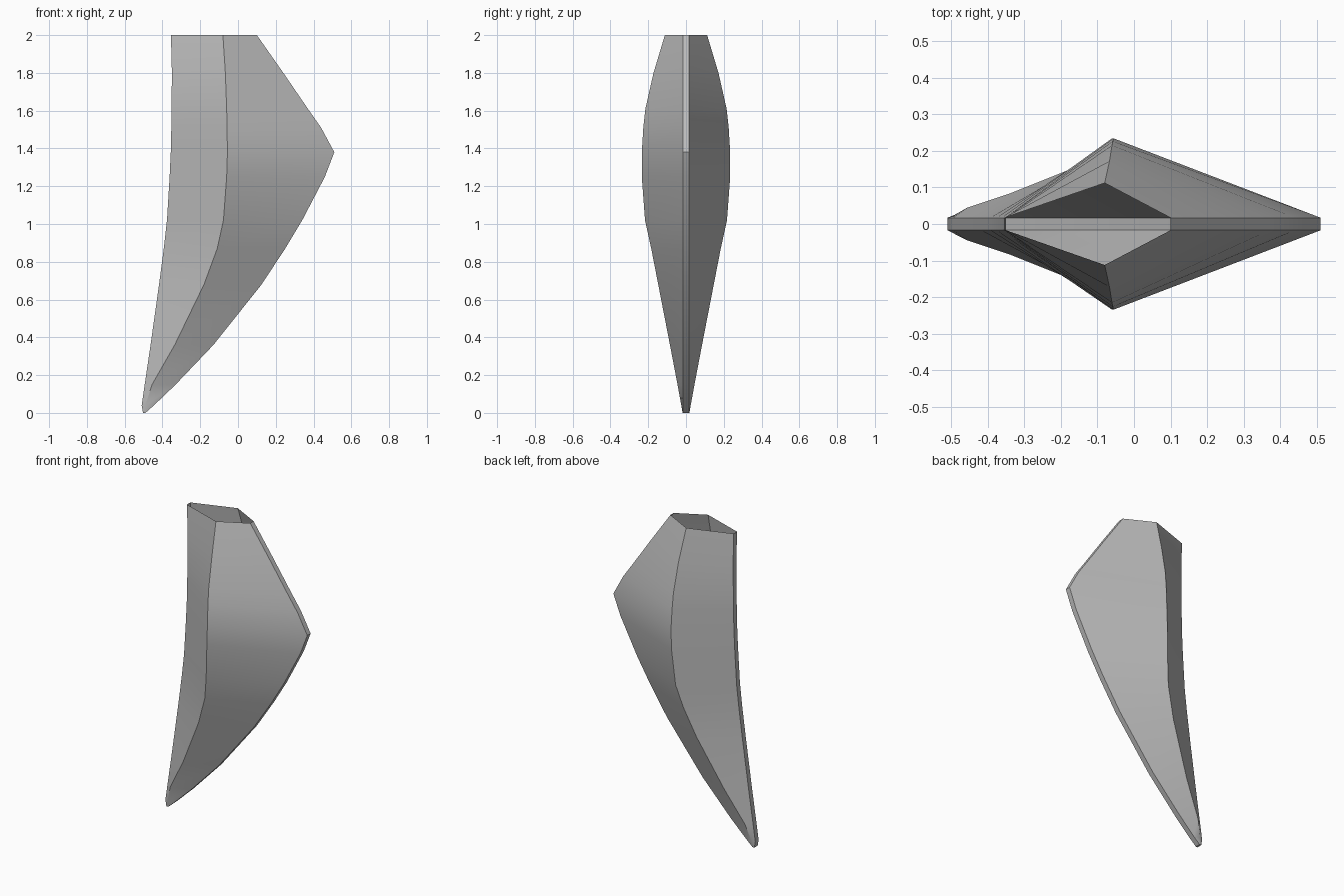
import bpy, bmesh, math

cube = bpy.data.objects.get("Cube")
if cube:
    bpy.data.objects.remove(cube, do_unlink=True)

# Plain grey
grey = bpy.data.materials.new("plain_grey")
grey.use_nodes = True
colour = (0.5, 0.5, 0.5, 1)
grey.diffuse_color = colour
grey.node_tree.nodes["Principled BSDF"].inputs["Base Color"].default_value = colour

# Stations from top to tip: height, left edge x, ridge x, ridge half width, right edge x
STATIONS = [
    (2.00, -.355, -.08, .112, .10),
    (1.80, -.35, -.067, .172, .24),
    (1.61, -.352, -.06, .215, .37),
    (1.51, -.353, -.058, .226, .44),
    (1.38, -.356, -.056, .234, .51),
    (1.25, -.362, -.06, .234, .46),
    (1.02, -.376, -.077, .217, .34),
    (0.87, -.393, -.11, .184, .25),
    (0.68, -.418, -.18, .147, .125),
    (0.36, -.463, -.335, .085, -.13),
    (0.15, -.494, -.455, .045, -.33),
    (0.04, -.51, -.49, .025, -.445),
    (0.00, -.503, -.497, .018, -.49),
]
EDGE = 0.017

# Hollow blade skin: six-sided rings, open at the top and closed at the tip
bm = bmesh.new()
rings = []
for z, left, ridge, width, right in STATIONS:
    ring = [(left, -EDGE), (ridge, -width), (right, -EDGE),
            (right, EDGE), (ridge, width), (left, EDGE)]
    rings.append([bm.verts.new((x, y, z)) for x, y in ring])
for upper, lower in zip(rings, rings[1:]):
    for i in range(6):
        j = (i + 1) % 6
        bm.faces.new((lower[i], lower[j], upper[j], upper[i]))
bm.faces.new(rings[-1][::-1])

mesh = bpy.data.meshes.new("blade")
bm.to_mesh(mesh)
bm.free()
mesh.materials.append(grey)
blade = bpy.data.objects.new("blade", mesh)
bpy.context.collection.objects.link(blade)

# Smooth sides with crisp ridges and rims
bpy.context.view_layer.objects.active = blade
blade.select_set(True)
bpy.ops.object.shade_smooth_by_angle(angle=math.radians(30))
